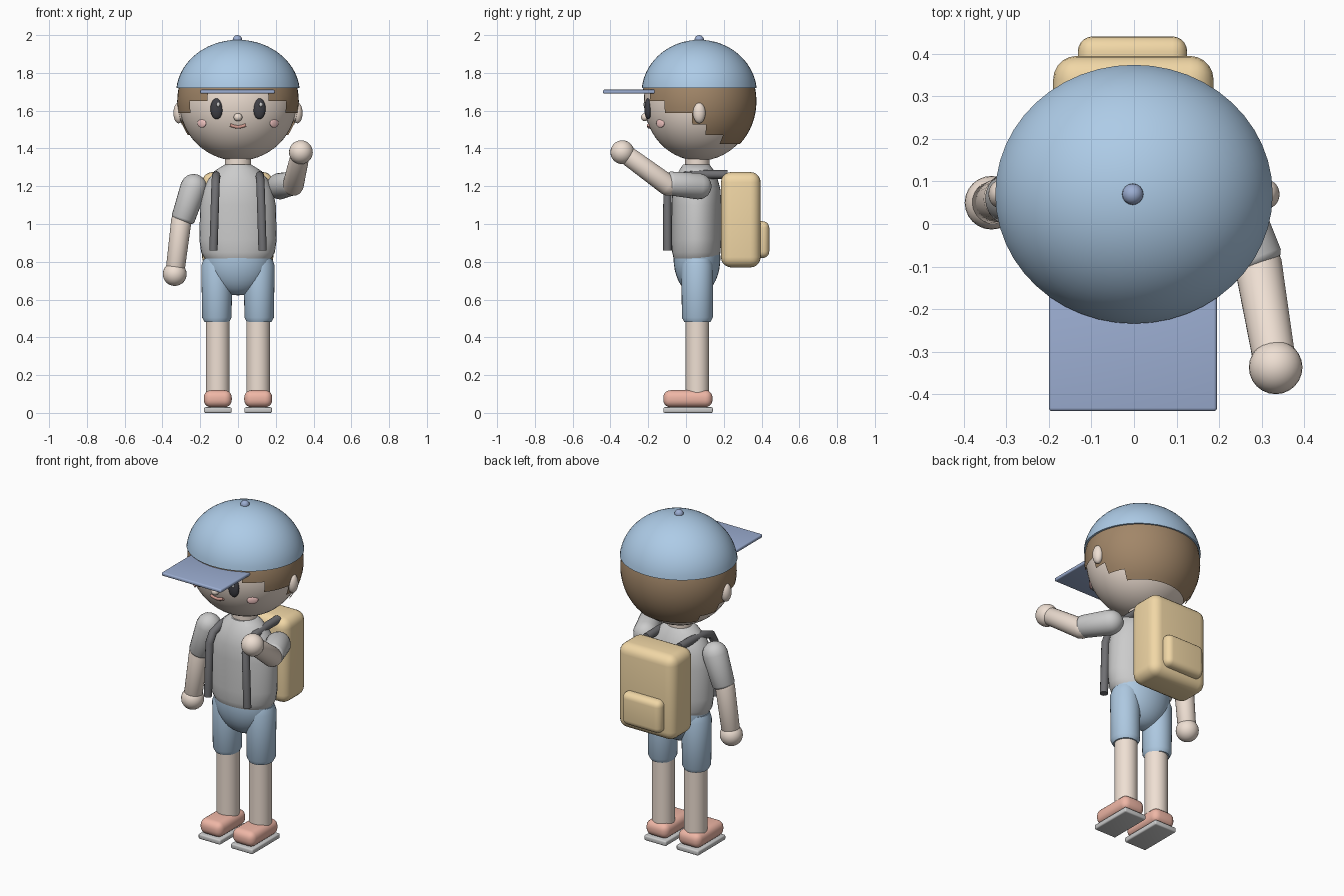
import bpy, bmesh, math
from mathutils import Vector, Matrix

if "Cube" in bpy.data.objects:
    bpy.data.objects.remove(bpy.data.objects["Cube"])

COL = {"skin": (.86, .74, .65), "hair": (.36, .24, .14), "cap": (.42, .60, .80), "brim": (.33, .42, .64),
       "shorts": (.42, .58, .75), "shoe": (.86, .47, .38), "white": (.9, .9, .87), "dark": (.05, .05, .06),
       "strap": (.16, .16, .17), "pack": (.88, .68, .38), "blush": (.92, .58, .56), "lips": (.62, .32, .27)}
MATS = {}
CY = .06  # depth of the body axis


def finish(name, bm, col=None, angle=40):
    bmesh.ops.recalc_face_normals(bm, faces=bm.faces)
    me = bpy.data.meshes.new(name)
    bm.to_mesh(me)
    bm.free()
    ob = bpy.data.objects.new(name, me)
    bpy.context.collection.objects.link(ob)
    if col:
        if col not in MATS:
            MATS[col] = bpy.data.materials.new(col)
            MATS[col].diffuse_color = (*COL[col], 1)
        me.materials.append(MATS[col])
    bpy.ops.object.select_all(action='DESELECT')
    ob.select_set(True)
    bpy.context.view_layer.objects.active = ob
    bpy.ops.object.shade_smooth_by_angle(angle=math.radians(angle))
    return ob


def ball_mesh(c, r, seg=32, rings=20):
    bm = bmesh.new()
    m = Matrix.Translation(c) @ Matrix.Diagonal((*r, 1))
    bmesh.ops.create_uvsphere(bm, u_segments=seg, v_segments=rings, radius=1, matrix=m)
    return bm


def ball(name, c, r, col=None, seg=32, rings=20):
    return finish(name, ball_mesh(c, r, seg, rings), col)


def box(name, lo, hi, col=None, bevel=.01, seg=4):
    lo, hi = Vector(lo), Vector(hi)
    bm = bmesh.new()
    m = Matrix.Translation((lo + hi) / 2) @ Matrix.Diagonal((*(hi - lo), 1))
    bmesh.ops.create_cube(bm, size=1, matrix=m)
    bmesh.ops.bevel(bm, geom=bm.edges[:], offset=bevel, segments=seg, profile=.5, affect='EDGES')
    return finish(name, bm, col)


def loft(name, rings, col=None, n=32):
    """Closed skin over elliptical rings (centre, rx, ry, axis)."""
    bm = bmesh.new()
    loops = []
    for c, rx, ry, ax in rings:
        q = Vector((0, 0, 1)).rotation_difference(Vector(ax))
        loops.append([bm.verts.new(Vector(c) + q @ Vector((rx * math.cos(t), ry * math.sin(t), 0)))
                      for t in (2 * math.pi * i / n for i in range(n))])
    for a, b in zip(loops, loops[1:]):
        for i in range(n):
            bm.faces.new((a[i], a[(i + 1) % n], b[(i + 1) % n], b[i]))
    bm.faces.new(loops[0])
    bm.faces.new(loops[-1])
    return finish(name, bm, col)


def upright(name, x, y, prof, col=None):
    return loft(name, [((x, y, z), rx, ry, (0, 0, 1)) for z, rx, ry in prof], col)


def limb(name, a, b, r0, r1, col=None):
    """Tapered tube with rounded ends."""
    a, b = Vector(a), Vector(b)
    d = (b - a).normalized()
    ts = [math.radians(t) for t in (5, 25, 45, 65, 90)]
    rings = [(a - d * r0 * math.cos(t), r0 * math.sin(t), r0 * math.sin(t), d) for t in ts]
    rings += [(b + d * r1 * math.cos(t) * .4, r1 * math.sin(t), r1 * math.sin(t), d) for t in ts[::-1]]
    return loft(name, rings, col, 24)


def tube(name, pts, r, col):
    cu = bpy.data.curves.new(name, 'CURVE')
    cu.dimensions = '3D'
    cu.bevel_depth, cu.bevel_resolution, cu.use_fill_caps = r, 3, True
    sp = cu.splines.new('POLY')
    sp.points.add(len(pts) - 1)
    for p, c in zip(sp.points, pts):
        p.co = (*c, 1)
    tmp = bpy.data.objects.new(name + "_curve", cu)
    bpy.context.collection.objects.link(tmp)
    me = tmp.evaluated_get(bpy.context.evaluated_depsgraph_get()).to_mesh()
    bm = bmesh.new()
    bm.from_mesh(me)
    bpy.data.objects.remove(tmp)
    return finish(name, bm, col)


# Head
HC, HR = Vector((0, .07, 1.65)), Vector((.312, .293, .315))
ball("head", HC, HR, "skin", 48, 28)


def face_y(x, z):
    return HC.y - HR.y * math.sqrt(1 - (x / HR.x) ** 2 - ((z - HC.z) / HR.z) ** 2)


# Hair: shell stepping down from the temples to the nape
bm = ball_mesh(HC, (.322, .303, .322), 48, 32)


def hairline(p):
    a = math.degrees(math.atan2(abs(p.x) / .322, -(p.y - HC.y) / .303))
    for lim, z in ((28, 1.7), (55, 1.64), (80, 1.59), (100, 1.53), (122, 1.475)):
        if a < lim:
            return z
    return 1.43


bmesh.ops.delete(bm, geom=[f for f in bm.faces if not hairline(f.calc_center_median()) < f.calc_center_median().z < 1.8],
                 context='FACES')
finish("hair", bm, "hair")

# Cap: dome cut level at the rim, button and brim
bm = ball_mesh((0, .07, 1.69), (.328, .306, .285), 48, 32)
cut = bmesh.ops.bisect_plane(bm, geom=bm.verts[:] + bm.edges[:] + bm.faces[:], plane_co=(0, 0, 1.72),
                             plane_no=(0, 0, -1), clear_outer=True)
bmesh.ops.edgeloop_fill(bm, edges=[e for e in cut["geom_cut"] if isinstance(e, bmesh.types.BMEdge)])
finish("cap_dome", bm, "cap")
ball("cap_button", (-.003, .07, 1.975), (.025,) * 3, "brim", 16, 10)
box("cap_brim", (-.2, -.44, 1.69), (.195, -.16, 1.711), "brim", .008)

# Face
for s, side in ((-1, "right"), (1, "left")):
    ball(side + "_ear", (s * .314, .07, 1.588), (.028, .033, .055), "skin")
    ball(side + "_eye", (s * .113, face_y(.113, 1.61), 1.61), (.033, .02, .055), "dark")
    ball(side + "_eye_glint", (s * .113 + .008, face_y(.113, 1.63) - .017, 1.632), (.009, .006, .012), "white", 12, 8)
    cheek = ball(side + "_blush", (0, 0, 0), (.031, .008, .023), "blush")
    cheek.location = (s * .192, face_y(.192, 1.533) - .002, 1.533)
    cheek.rotation_euler.z = s * .75
ball("nose", (0, face_y(0, 1.565) - .006, 1.565), (.023, .02, .021), "skin", 16, 10)
tube("mouth", [(x, face_y(x, z) - .002, z) for x, z in
               ((-.042, 1.524), (-.02, 1.516), (0, 1.513), (.02, 1.516), (.042, 1.524))], .009, "lips")

# Neck and shirt
upright("neck", 0, CY, ((1.25, .07, .065), (1.38, .07, .065)), "skin")
upright("shirt", 0, .055, ((.80, .16, .11), (.815, .175, .12), (.85, .195, .128), (.92, .205, .131), (1.1, .2, .131),
                           (1.18, .185, .128), (1.24, .155, .112), (1.29, .11, .088), (1.315, .07, .07)))

# Shorts, legs and shoes
ball("shorts_seat", (0, .058, .82), (.178, .124, .198), "shorts")
for s, side in ((-1, "right"), (1, "left")):
    upright(side + "_shorts_leg", s * .112, CY, ((.482, .066, .07), (.505, .078, .082), (.78, .082, .084),
                                                 (.815, .07, .074)), "shorts")
    upright(side + "_leg", s * .107, CY, ((.08, .063, .063), (.5, .063, .063)), "skin")
    box(side + "_shoe", (s * .107 - .074, -.12, .03), (s * .107 + .074, .14, .12), "shoe", .038, 5)
    box(side + "_sole", (s * .107 - .073, -.12, 0), (s * .107 + .073, .142, .03), "white", .008, 3)

# Hanging right arm
limb("right_sleeve", (-.235, CY, 1.195), (-.29, CY, 1.03), .07, .063)
limb("right_forearm", (-.3, CY, 1.02), (-.333, .05, .75), .054, .05, "skin")
ball("right_hand", (-.335, .05, .735), (.063,) * 3, "skin", 24, 14)

# Raised left arm
limb("left_sleeve", (.22, .065, 1.2), (.288, -.085, 1.215), .07, .063)
limb("left_forearm", (.292, -.095, 1.205), (.33, -.32, 1.37), .056, .05, "skin")
ball("left_hand", (.333, -.337, 1.38), (.063,) * 3, "skin", 24, 14)

# Backpack with pocket and shoulder straps
box("backpack", (-.19, .185, .77), (.187, .395, 1.275), "pack", .055, 5)
box("backpack_pocket", (-.132, .34, .82), (.125, .441, 1.015), "pack", .035, 5)
for s, side in ((-1, "right"), (1, "left")):
    tube(side + "_strap", [(s * .13, -.098, .86), (s * .12, -.098, 1.18), (s * .118, -.07, 1.23),
                           (s * .115, .0, 1.255), (s * .112, .1, 1.262), (s * .11, .22, 1.262)], .023, "strap")

for m in bpy.data.materials:
    if m.users and not m.is_grease_pencil:
        m.use_nodes = True
        m.node_tree.nodes["Principled BSDF"].inputs["Base Color"].default_value = m.diffuse_color
